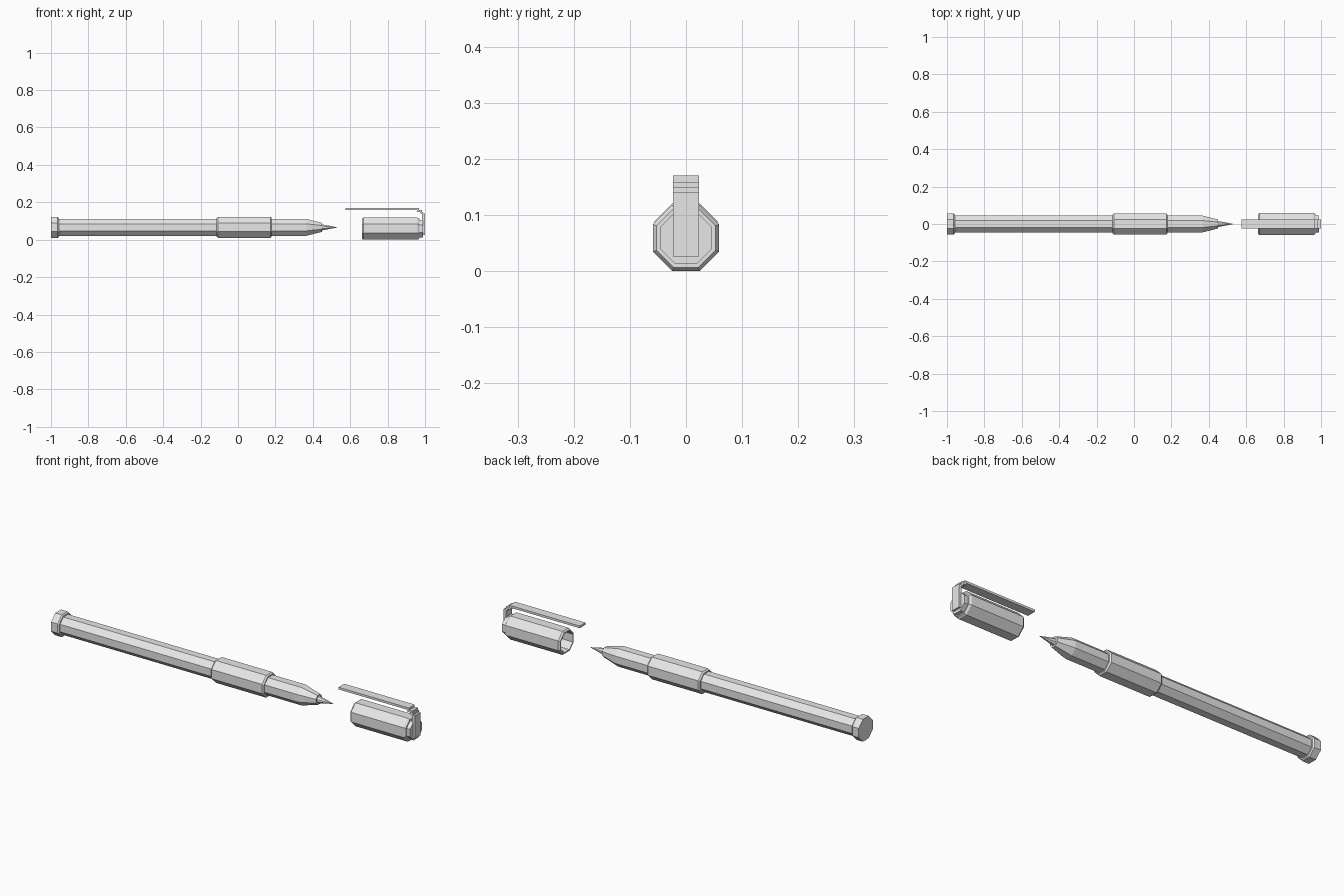
import bpy
import bmesh
from math import cos, sin, pi

if "Cube" in bpy.data.objects:
    bpy.data.objects.remove(bpy.data.objects["Cube"], do_unlink=True)

grey = bpy.data.materials.new("light grey")
grey.use_nodes = True
colour = (0.8, 0.8, 0.8, 1)
grey.diffuse_color = colour
grey.node_tree.nodes["Principled BSDF"].inputs["Base Color"].default_value = colour

SIDES = 8
PEN_Z = 0.066
CAP_Z = 0.059


def finish(name, bm):
    bmesh.ops.recalc_face_normals(bm, faces=bm.faces)
    mesh = bpy.data.meshes.new(name)
    bm.to_mesh(mesh)
    bm.free()
    mesh.materials.append(grey)
    obj = bpy.data.objects.new(name, mesh)
    bpy.context.collection.objects.link(obj)
    return obj


def octagon_rod(name, profile, z):
    """Loft octagons along x; profile holds (x, distance from axis to flat)."""
    bm = bmesh.new()
    rings = []
    for x, flat in profile:
        r = flat / cos(pi / SIDES)
        angles = [(i + 0.5) * 2 * pi / SIDES for i in range(SIDES)]
        rings.append([bm.verts.new((x, r * cos(a), z + r * sin(a))) for a in angles])
    for a, b in zip(rings, rings[1:]):
        for i in range(SIDES):
            j = (i + 1) % SIDES
            bm.faces.new((a[i], a[j], b[j], b[i]))
    bm.faces.new(rings[0])
    bm.faces.new(rings[-1])
    return finish(name, bm)


def side_extrusion(name, outline, half_width):
    """Extrude an (x, z) outline across y."""
    bm = bmesh.new()
    face = bm.faces.new([bm.verts.new((x, -half_width, z)) for x, z in outline])
    moved = bmesh.ops.extrude_face_region(bm, geom=[face])["geom"]
    verts = [v for v in moved if isinstance(v, bmesh.types.BMVert)]
    bmesh.ops.translate(bm, verts=verts, vec=(0, 2 * half_width, 0))
    return finish(name, bm)


# Pen: end knob, barrel, collar, tapered front section and point
octagon_rod("end_knob", [(-1, 0.056), (-0.964, 0.056), (-0.958, 0.051)], PEN_Z)
octagon_rod("barrel", [(-0.97, 0.045), (-0.1, 0.045)], PEN_Z)
octagon_rod("collar", [(-0.114, 0.050), (-0.107, 0.056),
                       (0.173, 0.056), (0.18, 0.050)], PEN_Z)
octagon_rod("front_section", [(0.17, 0.045), (0.365, 0.045), (0.45, 0.024)], PEN_Z)
octagon_rod("point", [(0.445, 0.017), (0.53, 0.0008)], PEN_Z)

# Cap: hollow sleeve, running from the inner floor out round the rim to the end
octagon_rod("cap_sleeve", [(0.95, 0.047), (0.662, 0.047), (0.662, 0.053),
                           (0.67, 0.059), (0.96, 0.059), (0.97, 0.0525)], CAP_Z)
octagon_rod("cap_plug", [(0.965, 0.0465), (0.99, 0.0465)], CAP_Z)

# Clip: upright plate with a stepped shoulder and a long bar over the cap
side_extrusion("clip", [
    (0.575, 0.159), (0.575, 0.17), (0.967, 0.17), (0.967, 0.159),
    (0.984, 0.159), (0.984, 0.149), (0.99, 0.149), (0.99, 0.141),
    (1.0, 0.141), (1.0, 0.026), (0.985, 0.026), (0.985, 0.135),
    (0.975, 0.141), (0.975, 0.149), (0.958, 0.149), (0.958, 0.159)], 0.0228)
